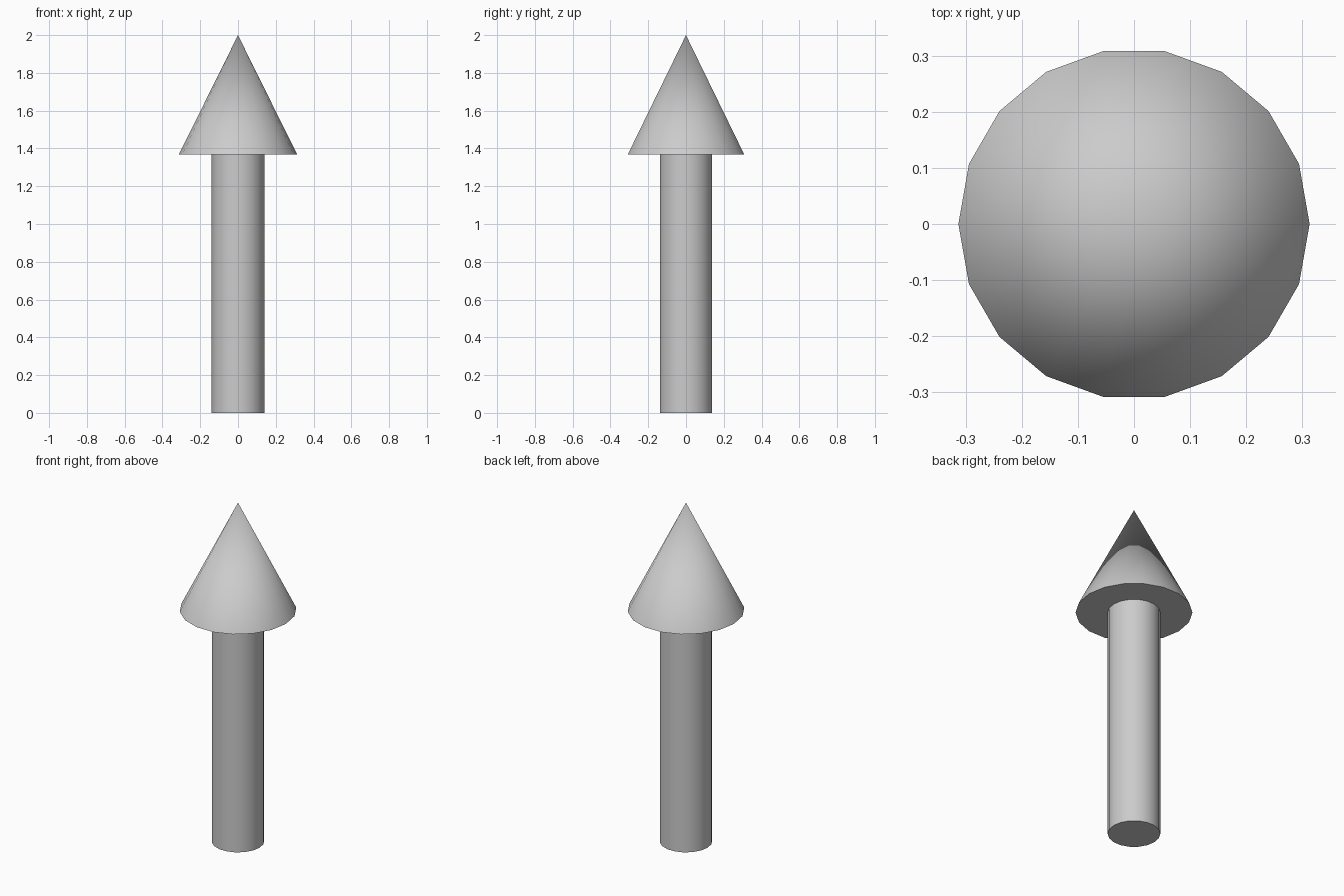
import bpy, bmesh
from math import radians, tau
from mathutils import Vector

if "Cube" in bpy.data.objects:
    bpy.data.objects.remove(bpy.data.objects["Cube"])

SIDES = 18
SHAFT_R, HEAD_R = 0.141, 0.313
HEAD_Z, TIP_Z = 1.368, 2.0


def lathe(name, profile):
    """Spin an (r, z) profile around the z axis, first vertex column on +x."""
    bm = bmesh.new()
    verts = [bm.verts.new(Vector((r, 0, z))) for r, z in profile]
    edges = [bm.edges.new(pair) for pair in zip(verts, verts[1:])]
    bmesh.ops.spin(bm, geom=verts + edges, cent=(0, 0, 0), axis=(0, 0, 1),
                   angle=tau, steps=SIDES, use_duplicate=False)
    bmesh.ops.remove_doubles(bm, verts=bm.verts, dist=1e-4)
    bmesh.ops.recalc_face_normals(bm, faces=bm.faces)
    # outermost side face must point away from the axis
    side = max(bm.faces, key=lambda f: f.calc_area())
    c = side.calc_center_median()
    if side.normal.dot(Vector((c.x, c.y, 0))) < 0:
        bmesh.ops.reverse_faces(bm, faces=bm.faces)
    mesh = bpy.data.meshes.new(name)
    bm.to_mesh(mesh)
    bm.free()
    obj = bpy.data.objects.new(name, mesh)
    bpy.context.collection.objects.link(obj)
    bpy.ops.object.select_all(action='DESELECT')
    obj.select_set(True)
    bpy.context.view_layer.objects.active = obj
    bpy.ops.object.shade_smooth_by_angle(angle=radians(35))
    return obj


# Shaft: closed at the bottom, open where it meets the head
lathe("arrow_shaft", [(0, 0), (SHAFT_R, 0), (SHAFT_R, HEAD_Z)])

# Head: flat ring underneath and cone up to the tip
lathe("arrow_head", [(SHAFT_R, HEAD_Z), (HEAD_R, HEAD_Z), (0, TIP_Z)])
